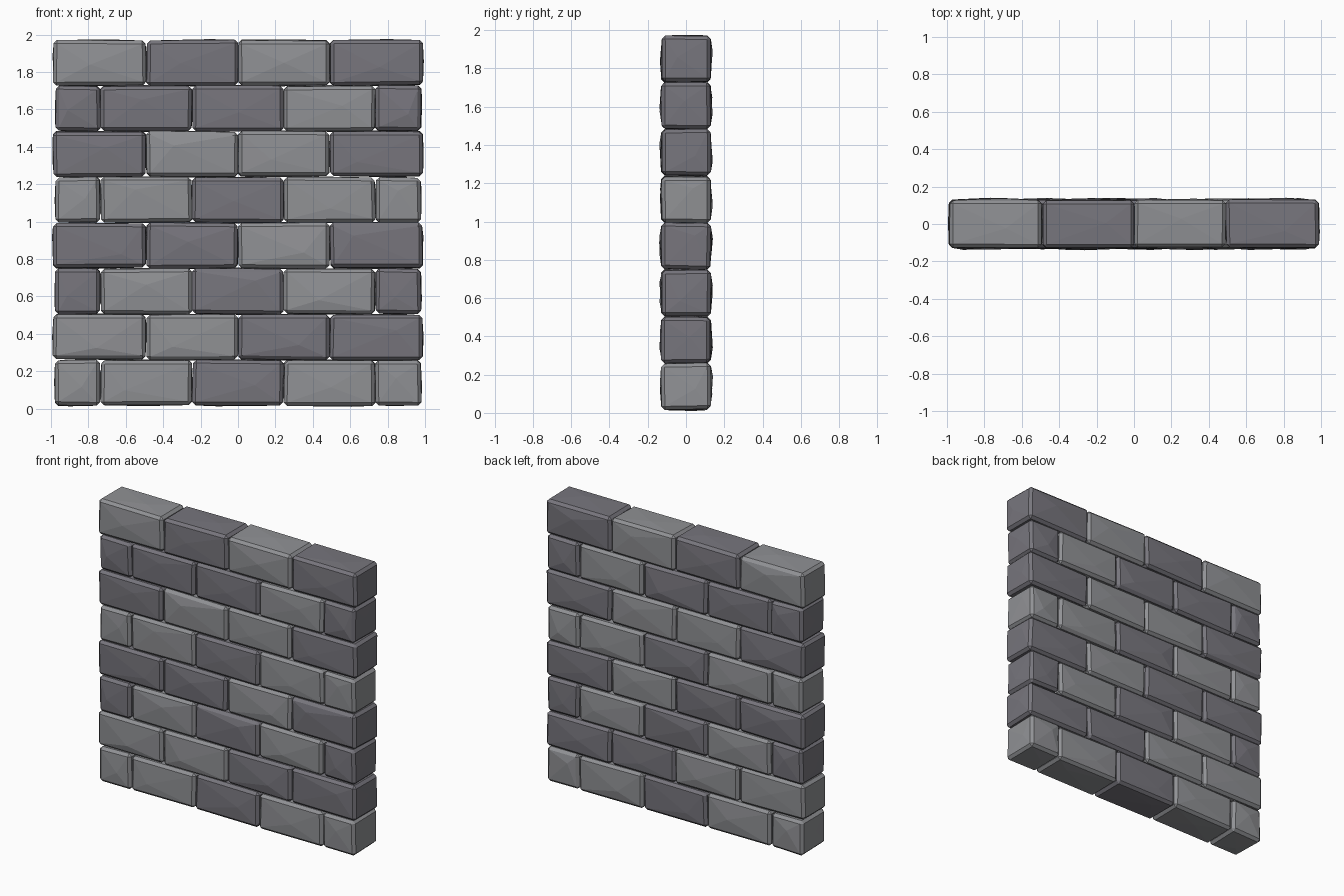
import bpy, bmesh, random
from mathutils import Vector

if "Cube" in bpy.data.objects:
    bpy.data.objects.remove(bpy.data.objects["Cube"])

random.seed(7)


def material(name, color):
    m = bpy.data.materials.new(name)
    m.diffuse_color = (*color, 1)
    m.use_nodes = True
    m.node_tree.nodes["Principled BSDF"].inputs["Base Color"].default_value = m.diffuse_color
    return m


MATS = {"L": material("light_stone", (0.28, 0.285, 0.30)),
        "D": material("dark_stone", (0.185, 0.18, 0.205))}


def brick(name, x0, x1, z0, z1, mat):
    """Rough-hewn block: jittered box, chamfered edges, faces raised to an off-centre peak."""
    bm = bmesh.new()
    bmesh.ops.create_cube(bm, size=1)
    size = Vector((x1 - x0, 0.255, z1 - z0))
    mid = Vector(((x0 + x1) / 2, 0, (z0 + z1) / 2))
    for v in bm.verts:
        v.co = mid + v.co * size
        v.co += Vector(random.uniform(-0.004, 0.004) for _ in range(3))
    bmesh.ops.bevel(bm, geom=bm.edges[:], offset=0.018, segments=1,
                    affect='EDGES', profile=0.5)
    for f in sorted(bm.faces, key=lambda f: -f.calc_area())[:6]:
        n = f.normal.copy()
        tangent = Vector((random.uniform(-0.25, 0.25) * size.x,
                          random.uniform(-0.2, 0.2) * size.y,
                          random.uniform(-0.25, 0.25) * size.z))
        tangent -= n * tangent.dot(n)
        bulge = random.uniform(0.005, 0.012) if abs(n.y) > 0.5 else 0.005
        new = bmesh.ops.poke(bm, faces=[f])["verts"][0]
        new.co += tangent + n * bulge
    bmesh.ops.recalc_face_normals(bm, faces=bm.faces[:])
    me = bpy.data.meshes.new(name)
    bm.to_mesh(me)
    bm.free()
    me.materials.append(mat)
    bpy.context.collection.objects.link(bpy.data.objects.new(name, me))


# Running-bond courses, bottom to top; L = light stone, D = dark stone
COURSES = ["LLDLL", "LLDD", "DLDLD", "DDLD", "LLDLL", "DLLD", "DDDLD", "LDLD"]
JOINTS = {5: (-0.978, -0.735, -0.245, 0.245, 0.735, 0.98),
          4: (-0.99, -0.491, 0.0, 0.491, 0.99)}
BASE, PITCH, GAP = 0.016, 0.2445, 0.004

for row, tones in enumerate(COURSES):
    xs = JOINTS[len(tones)]
    z = BASE + row * PITCH
    for i, tone in enumerate(tones):
        brick(f"brick_row{row + 1}_{i + 1}", xs[i] + GAP / 2, xs[i + 1] - GAP / 2,
              z + GAP / 2, z + PITCH - GAP / 2, MATS[tone])
